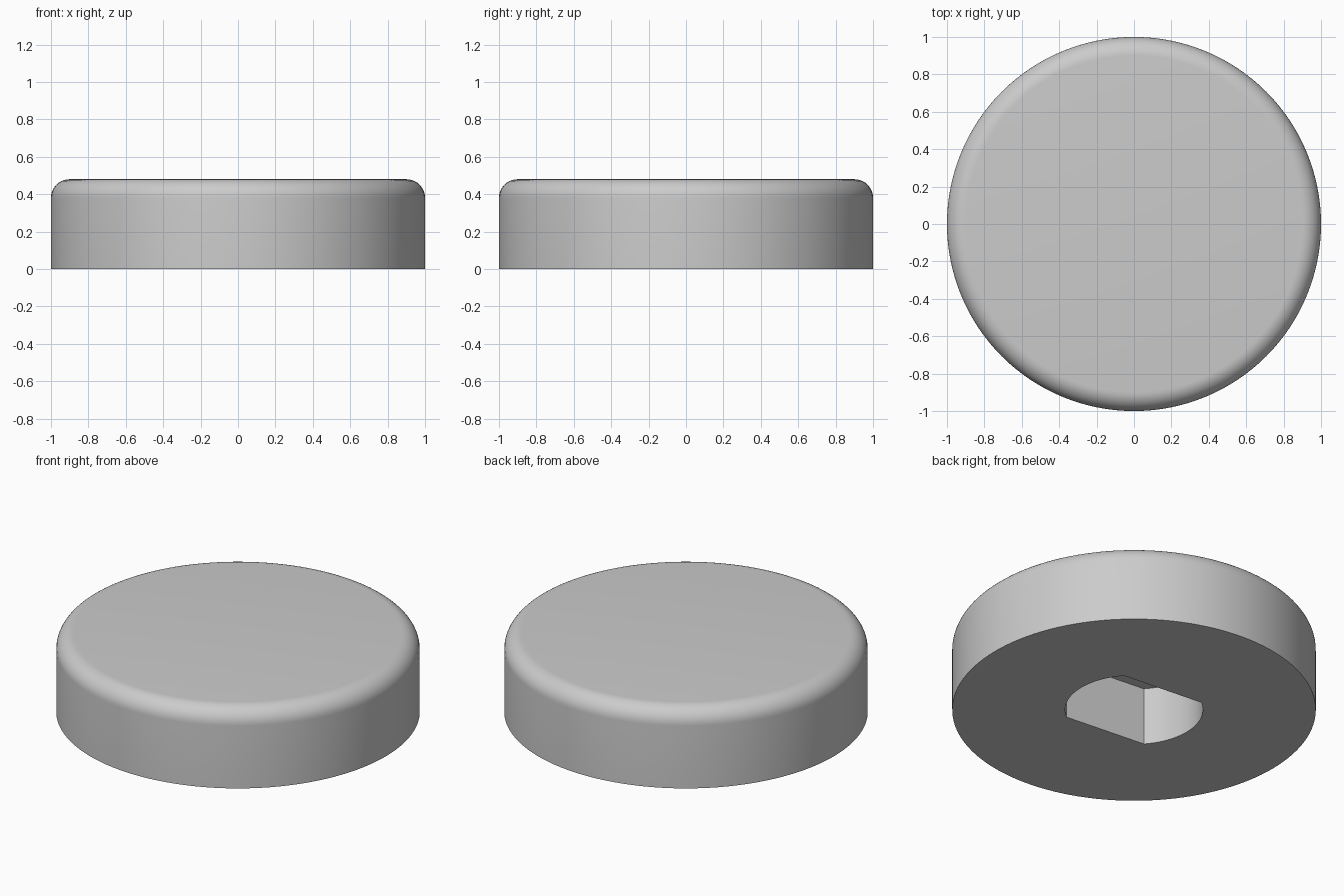
import bpy, bmesh, math
from mathutils import Matrix

cube = bpy.data.objects.get("Cube")
if cube:
    bpy.data.objects.remove(cube, do_unlink=True)

RADIUS, HEIGHT, FILLET = 1.0, 0.48, 0.1
SEGMENTS = 128
HOLE_RADIUS, HOLE_FLAT, HOLE_DEPTH = 0.379, 0.277, 0.35
HOLE_TURN = math.radians(-5.2)

grey = bpy.data.materials.new("Plain grey")
grey.use_nodes = True
colour = (0.6, 0.6, 0.6, 1.0)
grey.diffuse_color = colour
grey.node_tree.nodes["Principled BSDF"].inputs["Base Color"].default_value = colour


def make_object(name, bm):
    bmesh.ops.recalc_face_normals(bm, faces=bm.faces)
    mesh = bpy.data.meshes.new(name)
    bm.to_mesh(mesh)
    bm.free()
    mesh.materials.append(grey)
    obj = bpy.data.objects.new(name, mesh)
    bpy.context.collection.objects.link(obj)
    return obj


def prism(points, z0, z1):
    """Closed solid with a vertical extrusion of a 2D outline."""
    bm = bmesh.new()
    base = bm.faces.new([bm.verts.new((x, y, z0)) for x, y in points])
    top = bmesh.ops.extrude_face_region(bm, geom=[base])["geom"]
    verts = [v for v in top if isinstance(v, bmesh.types.BMVert)]
    bmesh.ops.translate(bm, verts=verts, vec=(0, 0, z1 - z0))
    return bm


# Round cap: a disc with a filleted top edge
circle = [(RADIUS * math.cos(2 * math.pi * i / SEGMENTS),
           RADIUS * math.sin(2 * math.pi * i / SEGMENTS)) for i in range(SEGMENTS)]
bm = prism(circle, 0, HEIGHT)
rim = [e for e in bm.edges if all(v.co.z > HEIGHT - 1e-4 for v in e.verts)]
bmesh.ops.bevel(bm, geom=rim, offset=FILLET, offset_type='OFFSET',
                segments=10, profile=0.5, affect='EDGES')
cap = make_object("round_cap", bm)

# Double-D socket cutter: two arcs joined by two parallel flats
half = math.asin(HOLE_FLAT / HOLE_RADIUS)
outline = []
for start in (0, math.pi):
    for i in range(25):
        a = start - half + 2 * half * i / 24
        outline.append((HOLE_RADIUS * math.cos(a), HOLE_RADIUS * math.sin(a)))
bm = prism(outline, -0.1, HOLE_DEPTH)
bmesh.ops.transform(bm, verts=bm.verts, matrix=Matrix.Rotation(HOLE_TURN, 4, 'Z'))
cutter = make_object("socket_cutter", bm)
cutter.hide_render = True

# Cut the blind socket into the underside
bpy.ops.object.select_all(action='DESELECT')
bpy.context.view_layer.objects.active = cap
cap.select_set(True)
cut = cap.modifiers.new("socket", 'BOOLEAN')
cut.operation = 'DIFFERENCE'
cut.solver = 'EXACT'
cut.object = cutter
bpy.ops.object.modifier_apply(modifier=cut.name)
bpy.data.objects.remove(cutter, do_unlink=True)

bpy.ops.object.shade_smooth_by_angle(angle=math.radians(30))
